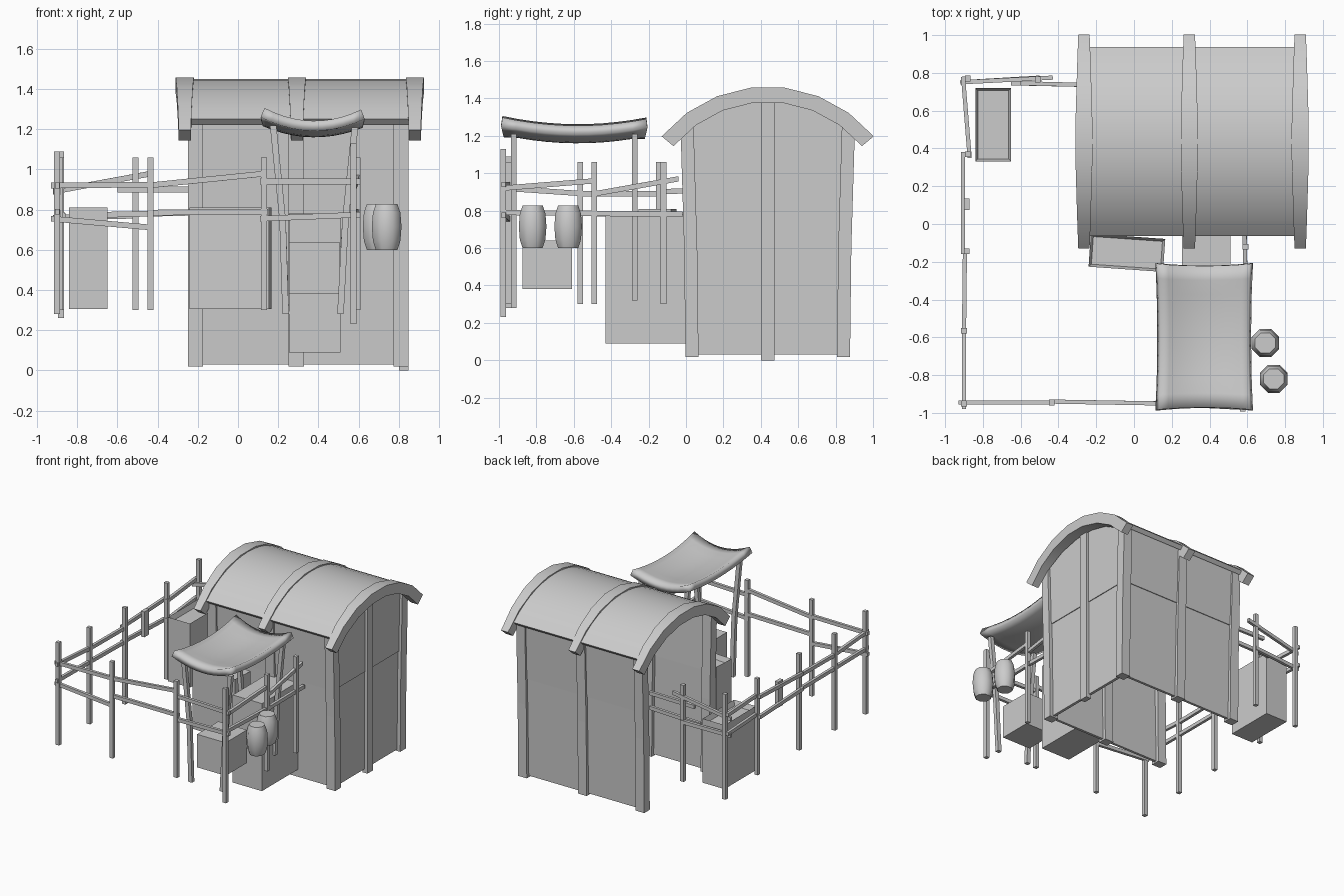
import bpy, bmesh
from math import sin, cos, radians, pi
from mathutils import Vector, Matrix

if "Cube" in bpy.data.objects:
    bpy.data.objects.remove(bpy.data.objects["Cube"])


def finish(name, bm, smooth=None):
    bmesh.ops.recalc_face_normals(bm, faces=bm.faces)
    me = bpy.data.meshes.new(name)
    bm.to_mesh(me)
    bm.free()
    ob = bpy.data.objects.new(name, me)
    bpy.context.collection.objects.link(ob)
    if smooth:
        bpy.ops.object.select_all(action='DESELECT')
        ob.select_set(True)
        bpy.context.view_layer.objects.active = ob
        bpy.ops.object.shade_smooth_by_angle(angle=radians(smooth))
    return ob


def loft(name, rings, smooth=None):
    """Closed solid through a list of rings of points."""
    bm = bmesh.new()
    vs = [[bm.verts.new(p) for p in r] for r in rings]
    n = len(rings[0])
    for a, b in zip(vs, vs[1:]):
        for i in range(n):
            j = (i + 1) % n
            bm.faces.new((a[i], a[j], b[j], b[i]))
    bm.faces.new(vs[0][::-1])
    bm.faces.new(vs[-1])
    return finish(name, bm, smooth)


def post(name, pts, w, d):
    """Upright timber: path of (x, y, z), section w by d."""
    return loft(name, [[(x + sx * w / 2, y + sy * d / 2, z)
                        for sx, sy in ((-1, -1), (1, -1), (1, 1), (-1, 1))]
                       for x, y, z in pts])


def rail(name, a, b, h=0.028, t=0.022):
    a, b = Vector(a), Vector(b)
    side = (b - a).cross(Vector((0, 0, 1))).normalized() * t / 2
    up = Vector((0, 0, h / 2))
    return loft(name, [[p - side - up, p + side - up, p + side + up, p - side + up]
                       for p in (a, b)])


def box(name, lo, hi, rot=0, recess=0):
    lo, hi = Vector(lo), Vector(hi)
    bm = bmesh.new()
    bmesh.ops.create_cube(bm, size=1, matrix=Matrix.Translation((lo + hi) / 2)
                          @ Matrix.Rotation(radians(rot), 4, 'Z')
                          @ Matrix.Diagonal((*(hi - lo), 1)))
    if recess:
        top = max(bm.faces, key=lambda f: f.calc_center_median().z)
        bmesh.ops.inset_region(bm, faces=[top], thickness=0.02)
        bmesh.ops.translate(bm, verts=top.verts, vec=(0, 0, -recess))
    return finish(name, bm)


# Arched roof: sheet and three ribs
CY, CZ = 0.437, 0.725


def arch(name, x, w_end, w_top, ro, ri, half, n=7):
    rings = []
    for i in range(n + 1):
        a = radians(-half + 2 * half * i / n)
        k = (w_end + (w_top - w_end) * (1 - abs(2 * i / n - 1))) / 2
        o = (CY + ro * sin(a), CZ + ro * cos(a))
        u = (CY + ri * sin(a), CZ + ri * cos(a))
        rings.append([(x - k, *o), (x + k, *o), (x + k, *u), (x - k, *u)])
    return loft(name, rings, 40)


arch("roof_sheet", 0.305, 1.09, 1.09, 0.725, 0.69, 43.6, 14)
for i, x in enumerate((-0.265, 0.293, 0.88)):
    arch(f"roof_rib_{i}", x, 0.06, 0.095, 0.738, 0.656, 50.2)

# Front and back walls, in a lower and an upper panel that leans out
for side, s in (("front", -1), ("back", 1)):
    def yy(d):
        return CY + s * d
    path = [(0.415, 0.03), (0.432, 0.8), (0.447, 1.25)]
    for lvl, (p, q) in zip(("lower", "upper"), zip(path, path[1:])):
        out = 0.006 if lvl == "upper" else 0
        loft(f"{side}_wall_{lvl}",
             [[(x, yy(p[0] + out), p[1]), (x, yy(q[0] + out), q[1]),
               (x, yy(q[0] - 0.02), q[1]), (x, yy(p[0] - 0.02), p[1])]
              for x in (-0.22, 0.82)])
    for i, x in enumerate((-0.212, 0.29, 0.812)):
        post(f"{side}_wall_post_{i}",
             [(x, yy(0.405), 0.018), (x, yy(0.412), 0.6), (x, yy(0.432), 1.27)], 0.075, 0.07)

# Right gable wall following the arch; the left side stays open
gable = [(CY - 0.44, 0.8)] + [(CY + 0.69 * sin(radians(a)), CZ + 0.69 * cos(radians(a)))
                              for a in range(-40, 41, 10)] + [(CY + 0.44, 0.8)]
loft("gable_wall_upper", [[(x, *p) for p in gable] for x in (0.80, 0.828)])
loft("gable_wall_lower", [[(x, CY - 0.415, 0.03), (x, CY - 0.432, 0.8),
                           (x, CY + 0.432, 0.8), (x, CY + 0.415, 0.03)] for x in (0.80, 0.822)])
post("gable_post", [(0.825, CY, 0), (0.825, CY, 1.39)], 0.045, 0.07)

# Sagging canopy
bm = bmesh.new()
N = 10
cloth = []
for i in range(N + 1):
    for j in range(N + 1):
        u, v = 2 * i / N - 1, 2 * j / N - 1
        z = 1.185 + 0.05 * u * u + 0.04 * v * v - 0.008 * (u + v) / 2
        z -= 0.012 * max(0, abs(v) - 0.8) * 5 * (1 - u * u)
        pinch = 0.012
        cloth.append(bm.verts.new((0.372 + u * (0.24 + pinch * v * v * 0.8),
                                   -0.597 + v * (0.376 + pinch * u * u), z)))
for i in range(N):
    for j in range(N):
        k = i * (N + 1) + j
        bm.faces.new((cloth[k], cloth[k + N + 1], cloth[k + N + 2], cloth[k + 1]))
canopy = finish("canopy", bm, 40)
m = canopy.modifiers.new("thickness", 'SOLIDIFY')
m.thickness = 0.05
m.offset = 0

# Canopy posts, splayed outwards
for name, y, z0 in (("front", -0.92, 0.28), ("back", -0.275, 0.32)):
    post(f"canopy_{name}_left_post",
         [(0.237, y, z0), (0.222, y, 0.75), (0.175, y, 1.22)], 0.032, 0.03)
    post(f"canopy_{name}_right_post",
         [(0.51, y, z0), (0.535, y, 0.75), (0.582, y, 1.21)], 0.032, 0.03)

# Fence posts
fence = [(-0.9, -0.95, 0.28, 1.09), (-0.435, -0.945, 0.3, 1.06), (0.13, -0.95, 0.3, 1.06),
         (0.575, -0.978, 0.23, 1.13), (0.595, -0.49, 0.3, 1.06), (0.59, -0.12, 0.3, 1.06),
         (-0.9, -0.565, 0.3, 1.06), (-0.885, -0.145, 0.3, 1.06), (-0.88, 0.37, 0.3, 1.06),
         (-0.88, 0.77, 0.26, 1.09), (-0.51, 0.765, 0.3, 1.06)]
for i, (x, y, a, b) in enumerate(fence):
    post(f"fence_post_{i}", [(x, y, a), (x, y, b)], 0.03, 0.03)

# Fence rails
rails = [
    # front
    ((-0.93, -0.945, 0.92), (-0.42, -0.945, 0.925)), ((-0.45, -0.94, 0.92), (0.14, -0.95, 0.98)),
    ((0.11, -0.95, 0.94), (0.61, -0.975, 0.94)), ((-0.93, -0.945, 0.755), (-0.42, -0.945, 0.71)),
    ((-0.45, -0.94, 0.785), (0.15, -0.95, 0.79)), ((0.11, -0.95, 0.755), (0.61, -0.975, 0.775)),
    # right
    ((0.58, -0.98, 0.92), (0.595, -0.48, 0.96)), ((0.595, -0.49, 0.89), (0.585, -0.04, 0.97)),
    ((0.58, -0.98, 0.79), (0.595, -0.46, 0.785)), ((0.595, -0.51, 0.785), (0.585, -0.02, 0.78)),
    # left
    ((-0.9, -0.98, 0.92), (-0.9, -0.54, 0.89)), ((-0.9, -0.98, 0.79), (-0.9, -0.54, 0.785)),
    ((-0.9, -0.58, 0.89), (-0.895, -0.13, 0.89)), ((-0.9, -0.58, 0.785), (-0.895, -0.13, 0.78)),
    ((-0.905, -0.16, 0.9), (-0.905, 0.38, 0.92)), ((-0.905, -0.16, 0.78), (-0.905, 0.38, 0.76)),
    ((-0.87, 0.35, 0.92), (-0.905, 0.78, 0.93)), ((-0.87, 0.35, 0.77), (-0.905, 0.78, 0.78)),
    # back
    ((-0.92, 0.75, 0.89), (-0.43, 0.775, 0.98)), ((-0.92, 0.75, 0.76), (-0.5, 0.775, 0.77)),
    ((-0.6, 0.745, 0.9), (-0.2, 0.735, 0.9)), ((-0.65, 0.745, 0.775), (-0.2, 0.735, 0.785))]
for i, (a, b) in enumerate(rails):
    rail(f"fence_rail_{i}", a, b)
box("fence_plate", (-0.9, 0.075, 0.74), (-0.87, 0.135, 0.94))

# Crates and troughs
box("yard_trough", (-0.84, 0.33, 0.305), (-0.65, 0.72, 0.81), recess=0.04)
box("wall_trough", (-0.235, -0.24, 0.305), (0.16, -0.065, 0.81), rot=-4, recess=0.04)
box("large_crate", (0.255, -0.43, 0.09), (0.51, 0.02, 0.78))
box("small_crate", (0.255, -0.875, 0.38), (0.505, -0.61, 0.64))

# Barrels
for i, (x, y) in enumerate(((0.695, -0.63), (0.74, -0.82))):
    loft(f"barrel_{i}", [[(x + r * cos(pi / 8 + k * pi / 4), y + r * sin(pi / 8 + k * pi / 4), z)
                          for k in range(8)]
                         for r, z in ((0.058, 0.6), (0.074, 0.645), (0.08, 0.715),
                                      (0.074, 0.785), (0.058, 0.828))], 50)
